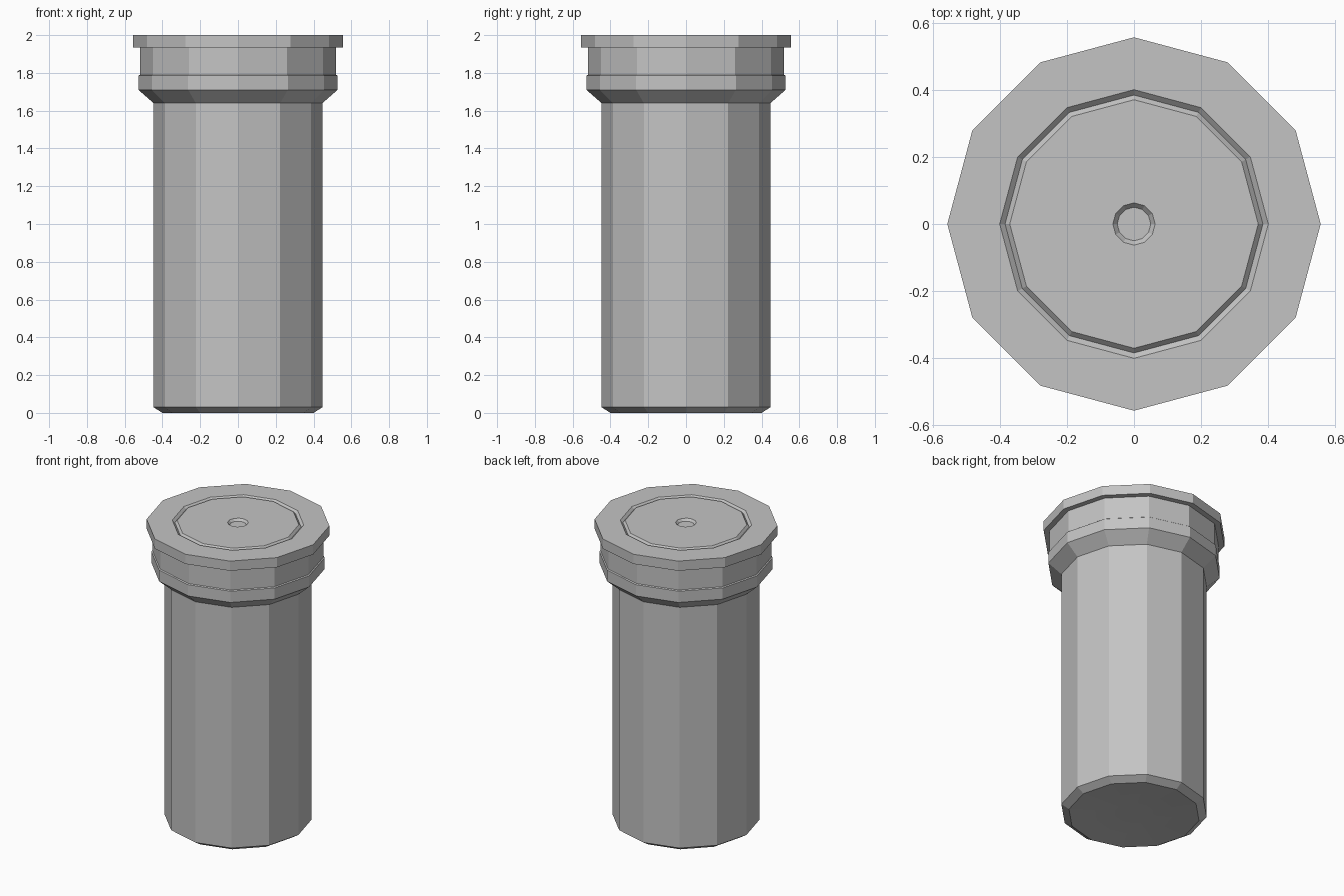
import bpy, bmesh
from math import cos, sin, tau

cube = bpy.data.objects.get("Cube")
if cube:
    bpy.data.objects.remove(cube, do_unlink=True)

SIDES = 12

# One plain grey metal for everything
metal = bpy.data.materials.new("grey metal")
metal.use_nodes = True
GREY = (0.55, 0.55, 0.55, 1)
metal.diffuse_color = GREY
metal.node_tree.nodes["Principled BSDF"].inputs["Base Color"].default_value = GREY


def lathe(name, profile):
    """Spin (radius, height) points into a flat-faced twelve-sided solid."""
    bm = bmesh.new()
    rings = []
    for r, z in profile:
        rings.append([bm.verts.new((r * cos(tau * i / SIDES), r * sin(tau * i / SIDES), z))
                      for i in range(SIDES)])
    for low, high in zip(rings, rings[1:]):
        for i in range(SIDES):
            j = (i + 1) % SIDES
            bm.faces.new((low[i], low[j], high[j], high[i]))
    bm.faces.new(rings[0][::-1])
    bm.faces.new(rings[-1])
    bmesh.ops.recalc_face_normals(bm, faces=bm.faces)
    mesh = bpy.data.meshes.new(name)
    bm.to_mesh(mesh)
    bm.free()
    mesh.materials.append(metal)
    obj = bpy.data.objects.new(name, mesh)
    bpy.context.collection.objects.link(obj)
    return obj


# Shallow dish under the base, then the chamfered tube up to the collar
base = [(0.12, 0.012), (0.24, 0.008), (0.40, 0), (0.447, 0.03)]
# Flared collar, slightly narrower neck and overhanging rim
collar = [(0.447, 1.64), (0.527, 1.71), (0.527, 1.785), (0.52, 1.79),
          (0.52, 1.935), (0.556, 1.935), (0.556, 2)]
# V groove round the cap and a small dimple in its centre
cap = [(0.4, 2), (0.384, 1.985), (0.37, 2), (0.063, 2), (0.05, 1.985)]

lathe("cylinder_casing", base + collar + cap)
